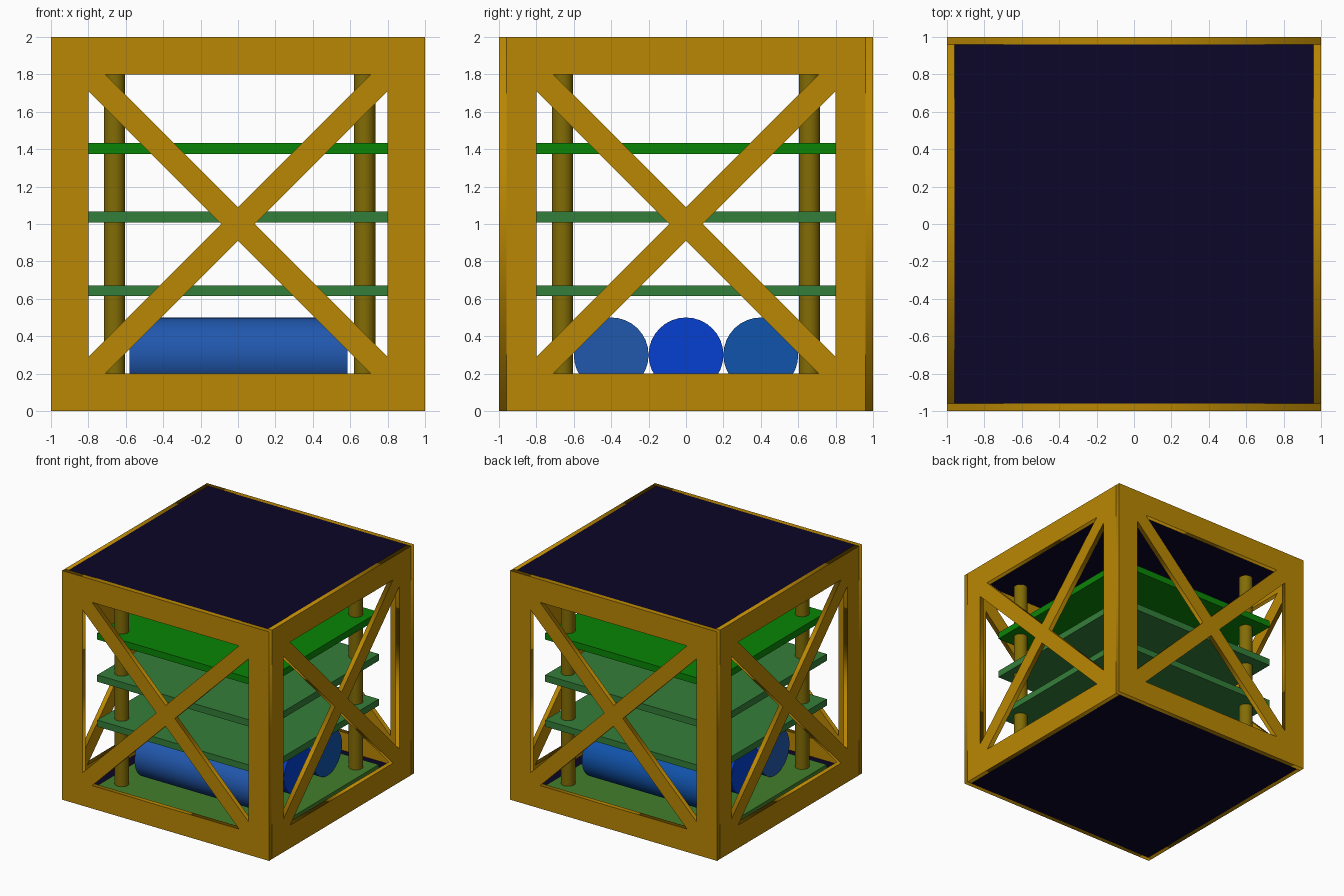
import bpy
from math import pi, radians

if "Cube" in bpy.data.objects:
    bpy.data.objects.remove(bpy.data.objects["Cube"])


def material(name, rgb):
    # sRGB 0-255 to linear viewport colour
    m = bpy.data.materials.new(name)
    m.diffuse_color = [(c / 255) ** 2.2 for c in rgb] + [1]
    m.use_nodes = True
    m.node_tree.nodes["Principled BSDF"].inputs["Base Color"].default_value = m.diffuse_color
    return m


GOLD = material("gold_frame", (184, 134, 11))
BRASS = material("dark_brass", (130, 108, 14))
NAVY = material("navy_panel", (20, 14, 44))
GREENS = [material(f"board_green_{i}", c) for i, c in enumerate(
    [(68, 125, 48), (55, 125, 60), (55, 125, 60), (18, 132, 14)])]
BLUES = [material(f"cell_blue_{i}", c) for i, c in enumerate(
    [(38, 88, 172), (14, 66, 208), (24, 84, 170)])]


def finish(ob, name, mat):
    ob.name = ob.data.name = name
    ob.data.materials.clear()
    ob.data.materials.append(mat)


def box(name, size, z0, z1, mat):
    bpy.ops.mesh.primitive_cube_add(size=1, location=(0, 0, (z0 + z1) / 2))
    ob = bpy.context.object
    ob.scale = (size, size, z1 - z0)
    bpy.ops.object.transform_apply(location=False, rotation=False, scale=True)
    finish(ob, name, mat)


def cylinder(name, radius, length, loc, rot, mat):
    bpy.ops.mesh.primitive_cylinder_add(vertices=32, radius=radius, depth=length,
                                        location=loc, rotation=rot)
    ob = bpy.context.object
    finish(ob, name, mat)
    bpy.ops.object.shade_smooth_by_angle(angle=radians(30))


def braced_wall(name, half_width, loc, turn):
    # square outline with four triangular windows leaves a cross brace
    cu = bpy.data.curves.new(name, 'CURVE')
    cu.dimensions = '2D'
    cu.fill_mode = 'BOTH'
    cu.extrude = 0.02
    loops = [[(-half_width, -1), (half_width, -1), (half_width, 1), (-half_width, 1)]]
    tri = [(0, 0.09), (0.71, 0.8), (-0.71, 0.8)]
    for _ in range(4):
        loops.append(tri)
        tri = [(-y, x) for x, y in tri]
    for pts in loops:
        sp = cu.splines.new('POLY')
        sp.points.add(len(pts) - 1)
        for p, (x, y) in zip(sp.points, pts):
            p.co = (x, y, 0, 1)
        sp.use_cyclic_u = True
    ob = bpy.data.objects.new(name, cu)
    bpy.context.collection.objects.link(ob)
    ob.location = loc
    ob.rotation_euler = (pi / 2, 0, turn)
    bpy.ops.object.select_all(action='DESELECT')
    ob.select_set(True)
    bpy.context.view_layer.objects.active = ob
    bpy.ops.object.convert(target='MESH')
    finish(bpy.context.object, name, GOLD)


# Four braced walls of the outer frame
braced_wall("front_wall", 1.0, (0, -0.98, 1), 0)
braced_wall("back_wall", 1.0, (0, 0.98, 1), pi)
braced_wall("right_wall", 0.96, (0.98, 0, 1), pi / 2)
braced_wall("left_wall", 0.96, (-0.98, 0, 1), -pi / 2)

# Top and bottom panels set inside the frame
box("bottom_panel", 1.92, 0.0, 0.04, NAVY)
box("top_panel", 1.92, 1.96, 2.0, NAVY)

# Stacked circuit boards
for i, (z0, z1) in enumerate([(0.04, 0.10), (0.615, 0.672), (1.007, 1.066), (1.375, 1.433)]):
    box(f"board_{i + 1}", 1.6, z0, z1, GREENS[i])

# Corner support rods
for x in (-0.66, 0.677):
    for y in (-0.66, 0.66):
        cylinder("support_rod", 0.057, 1.8, (x, y, 0.95), (0, 0, 0), BRASS)

# Battery cells lying on the lowest board
for i, y in enumerate((-0.4, 0, 0.4)):
    cylinder(f"battery_cell_{i + 1}", 0.2, 1.165, (0.003, y, 0.3), (0, pi / 2, 0), BLUES[i])
